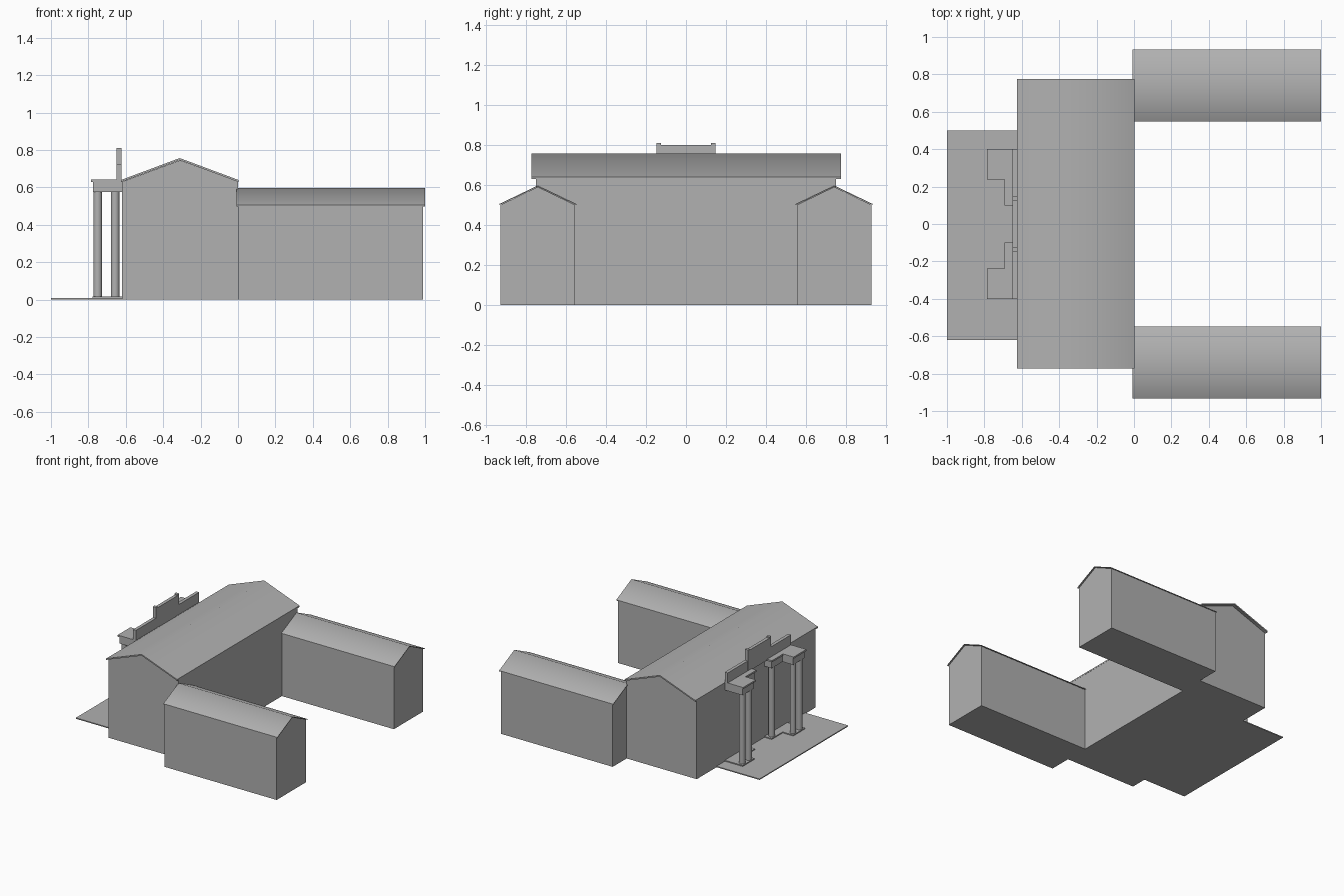
import bpy, bmesh
from math import radians
from mathutils import Vector

if "Cube" in bpy.data.objects:
    bpy.data.objects.remove(bpy.data.objects["Cube"])

# Mid-grey stone for the whole building
stone = bpy.data.materials.new("stone")
stone.diffuse_color = (0.44, 0.44, 0.44, 1)
stone.use_nodes = True
stone.node_tree.nodes["Principled BSDF"].inputs["Base Color"].default_value = stone.diffuse_color


def prism(name, pts, axis, lo, hi):
    """Extrude a closed outline along an axis ('x': pts are y,z; 'y': x,z; 'z': x,y)."""
    place = {'x': lambda a, b, t: (t, a, b),
             'y': lambda a, b, t: (a, t, b),
             'z': lambda a, b, t: (a, b, t)}[axis]
    bm = bmesh.new()
    face = bm.faces.new([bm.verts.new(place(a, b, lo)) for a, b in pts])
    ext = bmesh.ops.extrude_face_region(bm, geom=[face])
    verts = [g for g in ext['geom'] if isinstance(g, bmesh.types.BMVert)]
    shift = Vector(place(0, 0, hi - lo))
    bmesh.ops.translate(bm, verts=verts, vec=shift)
    bmesh.ops.recalc_face_normals(bm, faces=bm.faces)
    mesh = bpy.data.meshes.new(name)
    bm.to_mesh(mesh)
    bm.free()
    mesh.materials.append(stone)
    obj = bpy.data.objects.new(name, mesh)
    bpy.context.collection.objects.link(obj)
    return obj


def box(name, x0, x1, y0, y1, z0, z1):
    return prism(name, [(x0, y0), (x1, y0), (x1, y1), (x0, y1)], 'z', z0, z1)


def smooth(obj, angle):
    bpy.ops.object.select_all(action='DESELECT')
    obj.select_set(True)
    bpy.context.view_layer.objects.active = obj
    bpy.ops.object.shade_smooth_by_angle(angle=radians(angle))


def gable(a0, a1, eave, ridge):
    """House-shaped wall outline."""
    return [(a0, 0), (a1, 0), (a1, eave), ((a0 + a1) / 2, ridge), (a0, eave)]


def roof(name, axis, lo, hi, a0, a1, eave, ridge, t):
    """Thin folded roof slab, smooth over the ridge; heights are the upper surface."""
    m = (a0 + a1) / 2
    pts = [(a0, eave - t), (m, ridge - t), (a1, eave - t),
           (a1, eave), (m, ridge), (a0, eave)]
    smooth(prism(name, pts, axis, lo, hi), 58)


def column(name, x, y, z0, z1, r):
    bpy.ops.mesh.primitive_cylinder_add(vertices=24, radius=r, depth=z1 - z0,
                                        location=(x, y, (z0 + z1) / 2))
    obj = bpy.context.object
    obj.name = name
    obj.data.materials.append(stone)
    smooth(obj, 30)


# Main hall and its roof
prism("hall_walls", gable(-0.62, 0.0, 0.63, 0.745), 'y', -0.75, 0.75)
roof("hall_roof", 'y', -0.772, 0.775, -0.625, 0.002, 0.64, 0.757, 0.011)

# Forecourt slab
box("forecourt", -1.0, -0.62, -0.62, 0.5, 0, 0.008)


def ell(s, front, outer, step, inner, mid):
    """L-shaped portico plan on one side (s = +1 or -1)."""
    return [(-0.62, s * inner), (mid, s * inner), (mid, s * step),
            (front, s * step), (front, s * outer), (-0.62, s * outer)]


for s, side in ((1, "north"), (-1, "south")):
    # Rear wings
    a, b = sorted((s * 0.555, s * 0.926))
    prism(f"{side}_wing_walls", gable(a, b, 0.5, 0.59), 'x', 0.0, 0.99)
    a, b = sorted((s * 0.548, s * 0.932))
    roof(f"{side}_wing_roof", 'x', -0.008, 1.0, a, b, 0.505, 0.597, 0.006)

    # Portico plinth, beam and cornice
    prism(f"{side}_plinth", ell(s, -0.778, 0.395, 0.243, 0.105, -0.685), 'z', 0.008, 0.016)
    prism(f"{side}_beam", ell(s, -0.775, 0.392, 0.246, 0.108, -0.682), 'z', 0.575, 0.63)
    prism(f"{side}_cornice", ell(s, -0.785, 0.40, 0.238, 0.098, -0.692), 'z', 0.63, 0.643)

    # Columns: a pair in front, one close to the wall
    for n, (x, y) in enumerate(((-0.75, 0.36), (-0.75, 0.28), (-0.657, 0.145))):
        column(f"{side}_column_{n + 1}", x, s * y, 0.015, 0.577, 0.023)

    # Small posts at the parapet's raised middle
    a, b = sorted((s * 0.125, s * 0.147))
    box(f"{side}_parapet_post", -0.65, -0.623, a, b, 0.64, 0.81)

# Stepped parapet
prism("parapet", [(-0.4, 0.635), (0.4, 0.635), (0.4, 0.723), (0.14, 0.723),
                  (0.14, 0.8), (-0.14, 0.8), (-0.14, 0.723), (-0.4, 0.723)],
      'x', -0.649, -0.623)
